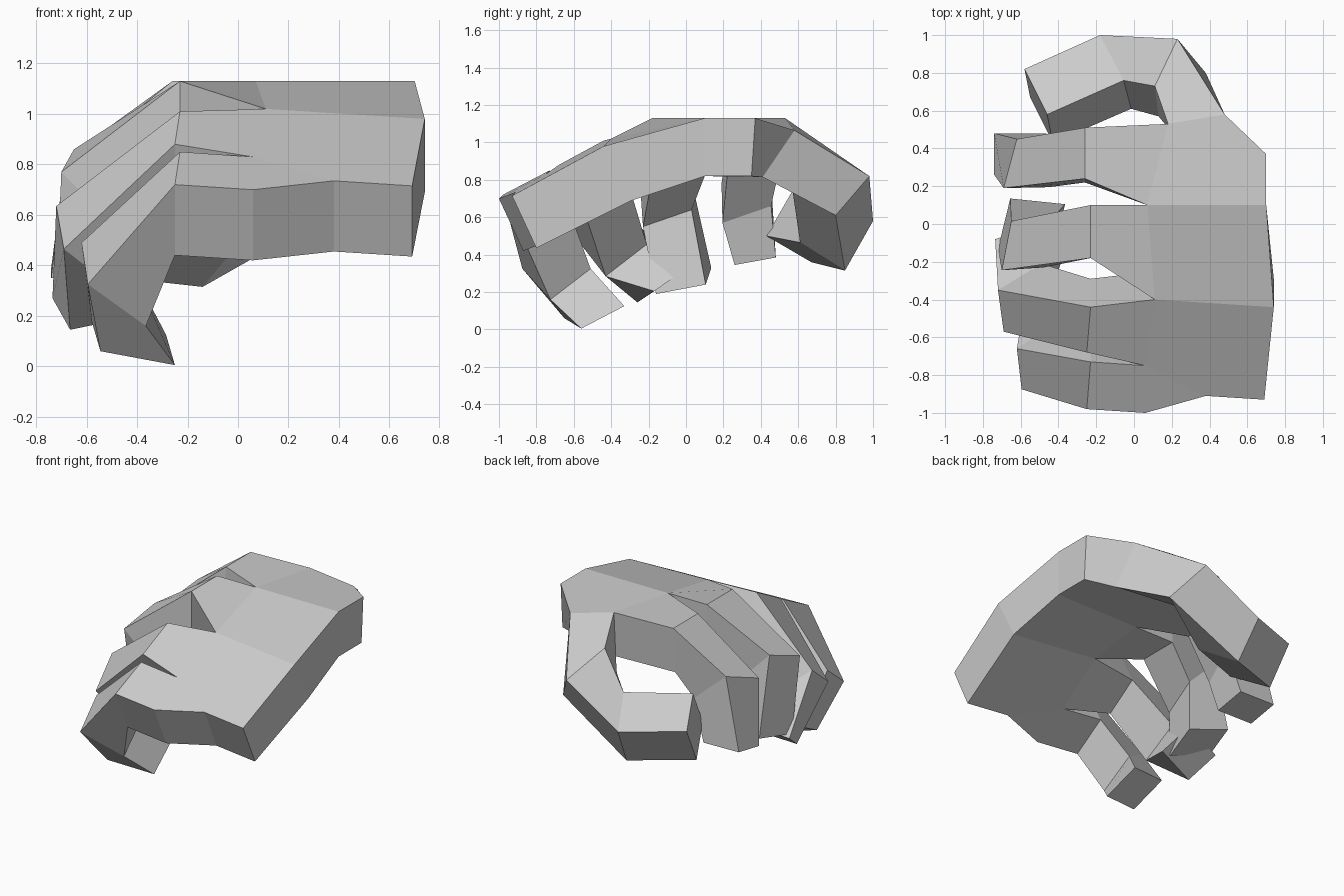
import bpy
from mathutils import Vector as V


def build(name, verts, faces):
    mesh = bpy.data.meshes.new(name)
    mesh.from_pydata([tuple(v) for v in verts], [], faces)
    mesh.update()
    obj = bpy.data.objects.new(name, mesh)
    bpy.context.collection.objects.link(obj)
    return obj


# Thickness direction from the back of the hand to the palm side, per region
DEPTH = {
    "thumb": V((0.01, -0.17, -0.25)),
    "index": V((0, -0.02, -0.31)),
    "middle": V((0, 0, -0.31)),
    "ring": V((0, 0.15, -0.29)),
    "pinky": V((0, 0.13, -0.28)),
}

# Outline of the back of the hand: wrist corner, thumb root, knuckles and webs, outer edge
OUTLINE = [
    (0.70, 0.37, 1.13, "index"), (0.48, 0.58, 1.065, "thumb"), (0.18, 0.53, 1.13, "index"),
    (-0.26, 0.51, 1.13, "index"), (-0.26, 0.24, 1.13, "index"), (0.07, 0.10, 1.13, "middle"),
    (-0.23, 0.10, 1.13, "middle"), (-0.23, -0.18, 1.13, "middle"), (0.11, -0.40, 1.02, "ring"),
    (-0.23, -0.44, 1.01, "ring"), (-0.25, -0.68, 0.88, "ring"), (0.06, -0.75, 0.83, "pinky"),
    (-0.23, -0.73, 0.85, "pinky"), (-0.25, -0.98, 0.72, "pinky"), (0.06, -1.00, 0.70, "pinky"),
    (0.38, -0.91, 0.735, "pinky"), (0.69, -0.93, 0.715, "pinky"), (0.74, -0.44, 0.98, "ring"),
    (0.70, 0.10, 1.13, "middle"),
]
top = [V(p[:3]) for p in OUTLINE]
low = [t + DEPTH[p[3]] for t, p in zip(top, OUTLINE)]
n = len(top)

# Palm slab, left open where the fingers and thumb continue
PANELS = [(0, 1, 2, 5, 18), (2, 3, 4, 5), (5, 6, 7, 8), (5, 8, 17, 18),
          (8, 9, 10, 11), (8, 11, 15, 16, 17), (11, 12, 13, 14), (11, 14, 15)]
ROOTS = {"thumb": 1, "index_finger": 3, "middle_finger": 6, "ring_finger": 9, "little_finger": 12}
faces = list(PANELS) + [tuple(i + n for i in reversed(p)) for p in PANELS]
for i in range(n):
    if i not in ROOTS.values():
        j = (i + 1) % n
        faces.append((j, i, i + n, j + n))
# wrist end is walled by the outline edges 16-17-18-0
build("palm", top + low, faces)

# Later sections of each digit: two back corners, then thickness (one or one per corner)
DIGITS = {
    "thumb": [
        ((0.23, 0.98, 0.82), (0.11, 0.73, 0.98), (0.15, -0.18, -0.21), (0.02, -0.16, -0.24)),
        ((-0.18, 1.00, 0.58), (-0.055, 0.76, 0.73), (0.04, -0.15, -0.265)),
        ((-0.58, 0.82, 0.62), (-0.46, 0.58, 0.76), (0.03, -0.15, -0.26))],
    "index_finger": [
        ((-0.62, 0.45, 0.87), (-0.69, 0.19, 0.78), (0.24, 0.005, -0.21)),
        ((-0.74, 0.48, 0.39), (-0.74, 0.26, 0.35), (0.27, 0, -0.005))],
    "middle_finger": [
        ((-0.65, 0.015, 0.86), (-0.70, -0.245, 0.77), (0.22, 0.015, -0.22)),
        ((-0.655, 0.135, 0.33), (-0.72, -0.13, 0.28), (0.29, -0.03, -0.09))],
    "ring_finger": [
        ((-0.72, -0.35, 0.635), (-0.69, -0.57, 0.465), (0.23, 0.14, -0.18)),
        ((-0.735, -0.08, 0.27), (-0.665, -0.26, 0.145), (0.29, 0.09, 0.06))],
    "little_finger": [
        ((-0.62, -0.66, 0.49), (-0.595, -0.875, 0.325), (0.23, 0.15, -0.165)),
        ((-0.58, -0.42, 0.18), (-0.545, -0.65, 0.06), (0.295, 0.09, -0.055))],
}

# Digits: four-sided tubes running from the palm edge to a capped tip
for name, sections in DIGITS.items():
    r = ROOTS[name]
    verts = [top[r], top[r + 1], low[r + 1], low[r]]
    for a, b, *d in sections:
        a, b, da, db = V(a), V(b), V(d[0]), V(d[-1])
        verts += [a, b, b + db, a + da]
    faces = []
    for s in range(len(sections)):
        for k in range(4):
            i, j = s * 4 + k, s * 4 + (k + 1) % 4
            faces.append((j, i, i + 4, j + 4))
    e = len(verts) - 4
    faces.append((e + 3, e + 2, e + 1, e))
    build(name, verts, faces)
